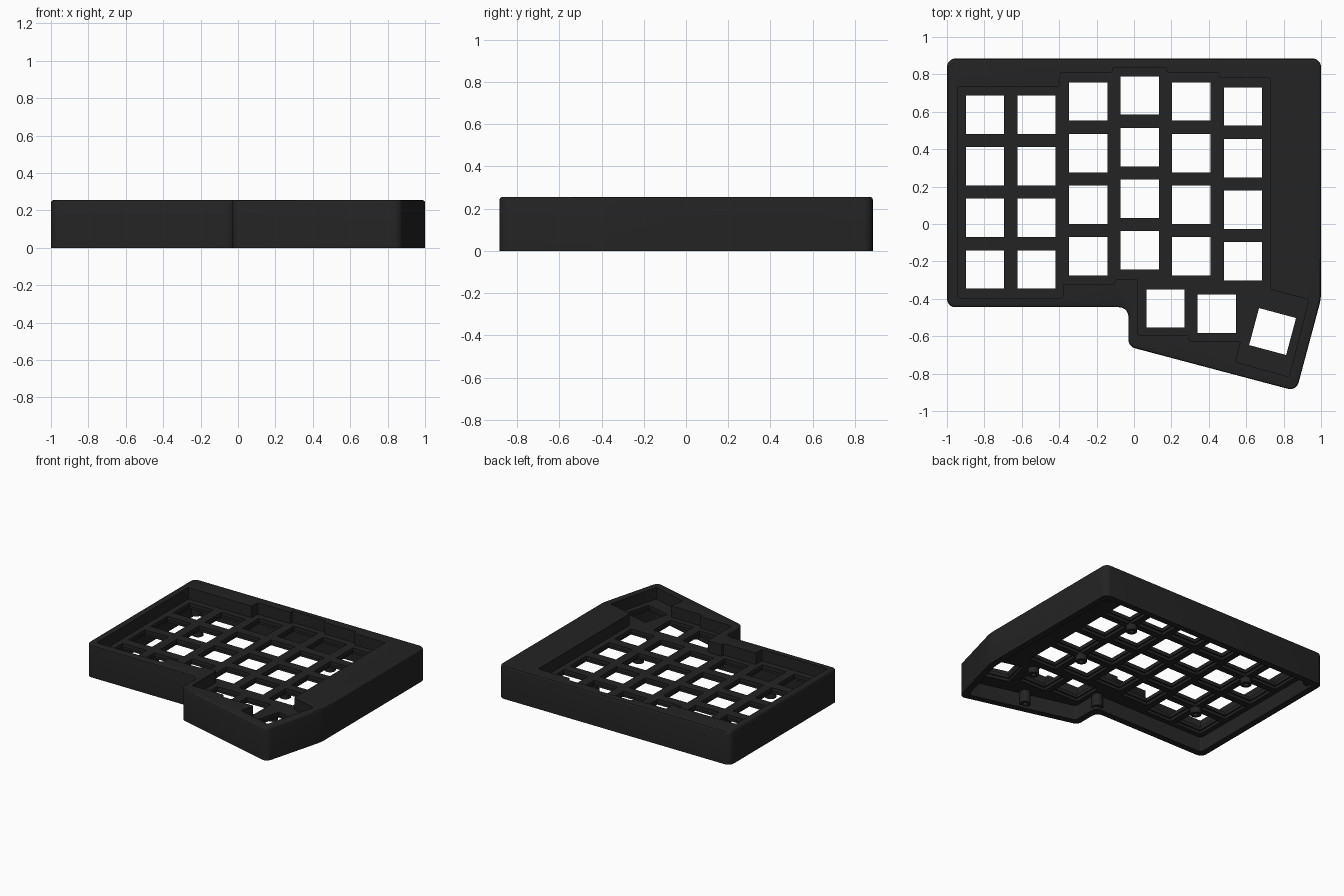
import bpy, bmesh, math
from mathutils import Vector, Matrix

if "Cube" in bpy.data.objects:
    bpy.data.objects.remove(bpy.data.objects["Cube"])

H, PLATE_LO, PLATE_HI, WALL = 0.255, 0.115, 0.165, 0.05
mat = bpy.data.materials.new("charcoal plastic")
mat.diffuse_color = (0.017, 0.017, 0.017, 1)
mat.use_nodes = True
mat.node_tree.nodes["Principled BSDF"].inputs["Base Color"].default_value = mat.diffuse_color


def make_object(name, bm):
    bmesh.ops.recalc_face_normals(bm, faces=bm.faces)
    me = bpy.data.meshes.new(name)
    bm.to_mesh(me)
    bm.free()
    me.materials.append(mat)
    ob = bpy.data.objects.new(name, me)
    bpy.context.collection.objects.link(ob)
    return ob


def rounded(pts, r, steps=5):
    """Replace each corner by an arc-like curve; r is one radius or one per corner."""
    out, n = [], len(pts)
    for i in range(n):
        p = Vector(pts[i])
        ri = r[i] if isinstance(r, (list, tuple)) else r
        a = p + (Vector(pts[i - 1]) - p).normalized() * ri
        b = p + (Vector(pts[(i + 1) % n]) - p).normalized() * ri
        for k in range(steps + 1):
            t = k / steps
            # rational quadratic, close to a circular corner
            w = 0.71 * 2 * t * (1 - t)
            d = (1 - t) ** 2 + w + t * t
            out.append((a * (1 - t) ** 2 + p * w + b * t * t) / d)
    return out


def inset(pts, d):
    """Mitred inward offset of a counter-clockwise outline."""
    out, n = [], len(pts)
    for i in range(n):
        p = Vector(pts[i])
        e1 = (p - Vector(pts[i - 1])).normalized()
        e2 = (Vector(pts[(i + 1) % n]) - p).normalized()
        n1, n2 = Vector((-e1.y, e1.x)), Vector((-e2.y, e2.x))
        out.append(p + (n1 + n2) * d / (1 + n1.dot(n2)))
    return out


def add_prism(bm, pts, z0, z1):
    base = bm.faces.new([bm.verts.new((p[0], p[1], z0)) for p in pts])
    ext = bmesh.ops.extrude_face_region(bm, geom=[base])["geom"]
    bmesh.ops.translate(bm, vec=(0, 0, z1 - z0),
                        verts=[g for g in ext if isinstance(g, bmesh.types.BMVert)])


def prism(name, pts, z0, z1):
    bm = bmesh.new()
    add_prism(bm, pts, z0, z1)
    return make_object(name, bm)


def cut(target, cutter):
    mod = target.modifiers.new("cut", 'BOOLEAN')
    mod.operation, mod.solver, mod.object = 'DIFFERENCE', 'EXACT', cutter
    bpy.context.view_layer.objects.active = target
    bpy.ops.object.modifier_apply(modifier=mod.name)
    bpy.data.objects.remove(cutter)


# case body with rounded corners and a softened top edge
outline = [(-1, -0.445), (-0.03, -0.445), (-0.03, -0.655), (0.868, -0.893),
           (1, -0.40), (1, 0.885), (-1, 0.885)]
bm = bmesh.new()
add_prism(bm, rounded(outline, [0.045, 0.05, 0.035, 0.045, 0.03, 0.045, 0.045]), 0, H)
top_edges = [e for e in bm.edges if all(v.co.z > H - 1e-4 for v in e.verts)]
bmesh.ops.bevel(bm, geom=top_edges, offset=0.012, segments=3, profile=0.5, affect='EDGES')
case = make_object("case_body", bm)

# underside cavity
cavity = rounded(inset(outline, WALL), 0.025, 3)
cut(case, prism("cavity_cutter", cavity, -0.1, PLATE_LO))

# stepped key well
well = [(-0.945, -0.395), (-0.38, -0.395), (-0.38, -0.32), (-0.10, -0.32), (-0.10, -0.295),
        (0.02, -0.295), (0.02, -0.595), (0.295, -0.595), (0.295, -0.625), (0.572, -0.625),
        (0.543, -0.737), (0.828, -0.817), (0.935, -0.405), (0.73, -0.35), (0.73, 0.78),
        (0.455, 0.78), (0.455, 0.81), (0.175, 0.81), (0.175, 0.837), (-0.115, 0.837),
        (-0.115, 0.81), (-0.395, 0.81), (-0.395, 0.735), (-0.945, 0.735)]
cut(case, prism("well_cutter", rounded(well, 0.009, 2), PLATE_HI, 0.4))

# key positions: six staggered columns of four, plus three thumb keys
PITCH = 0.276
tops = [0.585, 0.585, 0.655, 0.687, 0.655, 0.628]
keys = [(-0.797 + PITCH * c, t - PITCH * r, 0) for c, t in enumerate(tops) for r in range(4)]
keys += [(0.168, -0.452, 0), (0.443, -0.479, 0), (0.741, -0.575, -15)]


def key_cutter(name, size, z0, z1):
    bm = bmesh.new()
    s = size / 2
    for x, y, ang in keys:
        rot = Matrix.Rotation(math.radians(ang), 2)
        add_prism(bm, [rot @ Vector(c) + Vector((x, y))
                       for c in ((-s, -s), (s, -s), (s, s), (-s, s))], z0, z1)
    return make_object(name, bm)


cut(case, key_cutter("key_pocket_cutter", 0.226, 0.05, PLATE_LO + 0.022))
cut(case, key_cutter("key_hole_cutter", 0.205, 0.04, 0.3))


# side openings: round button, switch slot and cable port
def side_slot(name, y, z, w, h, x0=0.9, x1=1.1):
    bm = bmesh.new()
    r, pts = h / 2, []
    for sgn in (1, -1):
        for k in range(13):
            a = math.pi * (k / 12 - 0.5)
            pts.append((sgn * (w / 2 - r + 0.0005 + r * math.cos(a)), sgn * r * math.sin(a)))
    add_prism(bm, pts, x0, x1)
    for v in bm.verts:
        v.co = (v.co.z, y + v.co.x, z + v.co.y)
    return make_object(name, bm)


cut(case, side_slot("button_cutter", 0.063, 0.083, 0.08, 0.078))
cut(case, side_slot("switch_cutter", 0.21, 0.083, 0.105, 0.078))
cut(case, side_slot("port_cutter", 0.428, 0.092, 0.15, 0.058))


# screw bosses: hollow posts hanging below the plate or against the walls
def boss(name, x, y, z0, z1, r=0.04, hole=0.018, n=20):
    bm = bmesh.new()
    rows = []
    for rad, z in ((r, z1), (r, z0), (hole, z0), (hole, z1 - 0.005)):
        rows.append([bm.verts.new((x + rad * math.cos(2 * math.pi * k / n),
                                   y + rad * math.sin(2 * math.pi * k / n), z)) for k in range(n)])
    for a, b in zip(rows, rows[1:]):
        for k in range(n):
            j = (k + 1) % n
            bm.faces.new((a[k], a[j], b[j], b[k]))
    bm.faces.new(rows[0])
    bm.faces.new(rows[-1])
    return make_object(name, bm)


parts = [case]
for i, (x, y) in enumerate([(0.445, 0.503), (0.445, -0.05), (-0.659, 0.447),
                            (-0.659, -0.105), (0.585, -0.41)]):
    parts.append(boss(f"plate_boss_{i + 1}", x, y, 0.07, PLATE_LO + 0.01))
for i, (x, y) in enumerate([(-0.93, 0.815), (0.93, 0.815), (-0.005, -0.41), (0.42, -0.70)]):
    parts.append(boss(f"wall_boss_{i + 1}", x, y, 0.02, PLATE_LO + 0.01))

# smooth the rounded corners, keep the hard edges
bpy.ops.object.select_all(action='DESELECT')
for ob in parts:
    ob.select_set(True)
bpy.context.view_layer.objects.active = case
bpy.ops.object.shade_smooth_by_angle(angle=math.radians(30))
